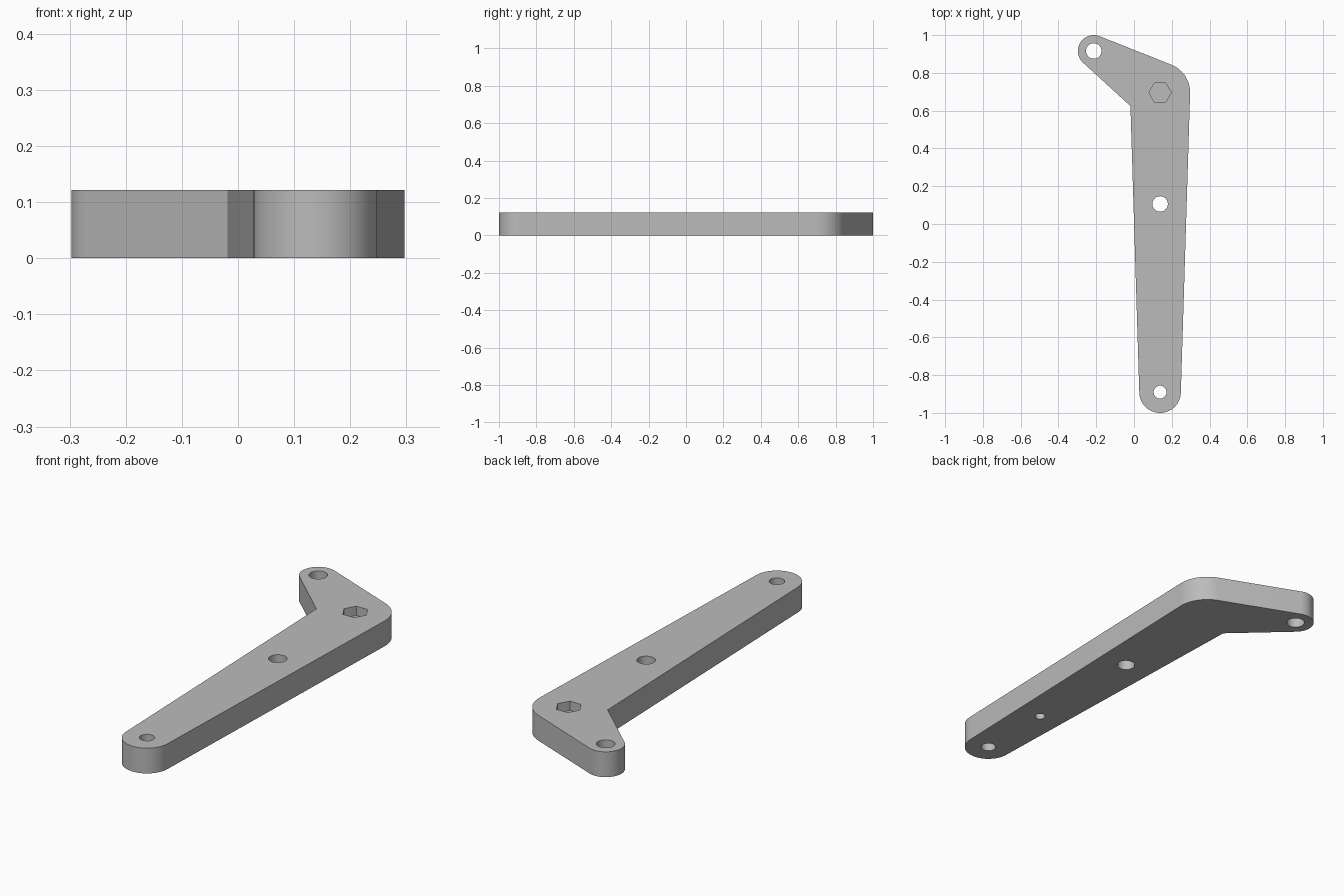
import bpy, bmesh
from math import acos, atan2, cos, sin, pi, tau, radians
from mathutils import Vector, geometry

if "Cube" in bpy.data.objects:
    bpy.data.objects.remove(bpy.data.objects["Cube"])

THICK = 0.122
# Rounded lobes of the lever: centre and radius
FRONT = (Vector((0.138, -0.89)), 0.11)
ELBOW = (Vector((0.138, 0.696)), 0.159)
ARM = (Vector((-0.213, 0.916)), 0.084)

grey = bpy.data.materials.new("plain grey")
grey.use_nodes = True
colour = (0.5, 0.5, 0.5, 1)
grey.diffuse_color = colour
grey.node_tree.nodes["Principled BSDF"].inputs["Base Color"].default_value = colour


def on_circle(lobe, angle):
    return lobe[0] + lobe[1] * Vector((cos(angle), sin(angle)))


def tangent(a, b):
    """Angle of the outer tangent's normal, going counter-clockwise from a to b."""
    d = b[0] - a[0]
    return atan2(d.y, d.x) - acos((a[1] - b[1]) / d.length)


def arc(lobe, start, end, steps):
    end = start + (end - start) % tau
    return [on_circle(lobe, start + (end - start) * i / steps) for i in range(steps + 1)]


def prism(name, points, z0, z1):
    bm = bmesh.new()
    base = bm.faces.new([bm.verts.new((p.x, p.y, z0)) for p in points])
    top = bmesh.ops.extrude_face_region(bm, geom=[base])["geom"]
    verts = [v for v in top if isinstance(v, bmesh.types.BMVert)]
    bmesh.ops.translate(bm, verts=verts, vec=(0, 0, z1 - z0))
    bmesh.ops.recalc_face_normals(bm, faces=bm.faces)
    mesh = bpy.data.meshes.new(name)
    bm.to_mesh(mesh)
    bm.free()
    mesh.materials.append(grey)
    obj = bpy.data.objects.new(name, mesh)
    bpy.context.collection.objects.link(obj)
    return obj


# Lever body: two tapered bars meeting at the elbow, with a sharp inner corner
right, back = tangent(FRONT, ELBOW), tangent(ELBOW, ARM)
inner, left = tangent(ARM, ELBOW), tangent(ELBOW, FRONT)
notch = geometry.intersect_line_line_2d(
    on_circle(ARM, inner), on_circle(ELBOW, inner),
    on_circle(ELBOW, left), on_circle(FRONT, left))
outline = (arc(FRONT, left, right, 40) + arc(ELBOW, right, back, 24)
           + arc(ARM, back, inner, 32) + [notch])
lever = prism("lever_body", outline, 0, THICK)

# Holes: name, centre, radius, sides, bottom, top
OUT = 0.05
holes = [
    ("front_hole", FRONT[0], 0.034, 48, -OUT, THICK + OUT),
    ("middle_hole", Vector((0.138, 0.106)), 0.041, 48, -OUT, THICK + OUT),
    ("arm_hole", ARM[0], 0.041, 48, -OUT, THICK + OUT),
    ("hex_pocket", ELBOW[0], 0.059, 6, THICK - 0.045, THICK + OUT),
    ("underside_hole", Vector((0.138, -0.517)), 0.024, 32, -OUT, 0.08),
]
bpy.context.view_layer.objects.active = lever
for name, centre, radius, sides, z0, z1 in holes:
    ring = [on_circle((centre, radius), tau * i / sides) for i in range(sides)]
    cutter = prism(name + "_cutter", ring, z0, z1)
    cutter.hide_render = True
    cut = lever.modifiers.new(name, "BOOLEAN")
    cut.operation, cut.solver, cut.object = "DIFFERENCE", "EXACT", cutter
    bpy.ops.object.modifier_apply(modifier=name)
    bpy.data.objects.remove(cutter)

# Smooth round walls, crisp edges
bpy.ops.object.select_all(action="DESELECT")
lever.select_set(True)
bpy.ops.object.shade_smooth_by_angle(angle=radians(30))
